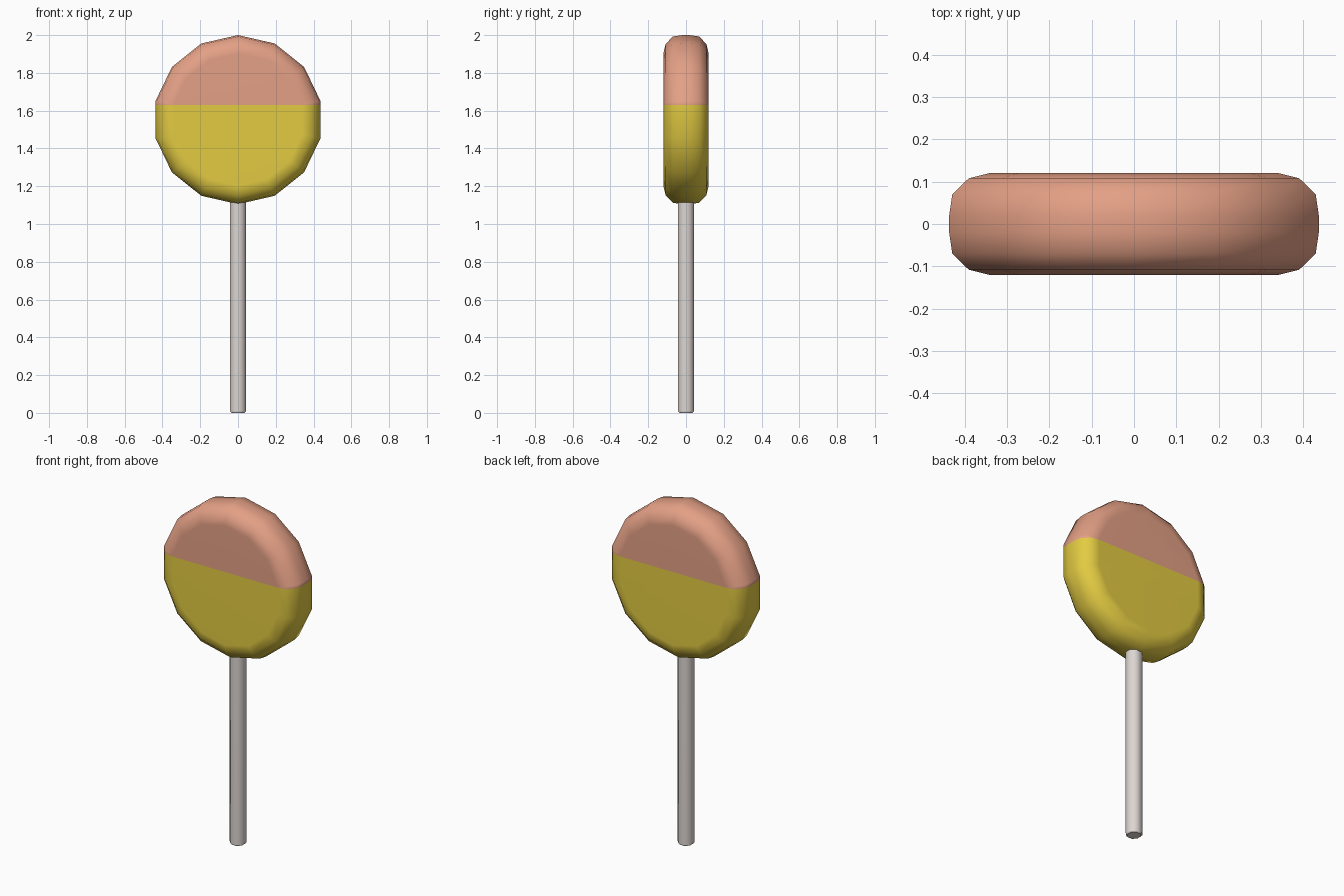
import bpy, bmesh, math

if "Cube" in bpy.data.objects:
    bpy.data.objects.remove(bpy.data.objects["Cube"])

def material(name, rgb):
    m = bpy.data.materials.new(name)
    m.diffuse_color = (*rgb, 1)
    m.use_nodes = True
    m.node_tree.nodes["Principled BSDF"].inputs["Base Color"].default_value = m.diffuse_color
    return m

def lathe(name, profile, sides, start, place, mats, cut_z=None):
    """Revolve (radius, offset) rings, capped at both ends."""
    bm = bmesh.new()
    rings = []
    for r, h in profile:
        angles = [start + 2 * math.pi * i / sides for i in range(sides)]
        rings.append([bm.verts.new(place(r * math.cos(a), r * math.sin(a), h)) for a in angles])
    for a, b in zip(rings, rings[1:]):
        for i in range(sides):
            j = (i + 1) % sides
            bm.faces.new((a[i], a[j], b[j], b[i]))
    bm.faces.new(rings[0])
    bm.faces.new(rings[-1])
    # cut at the colour line and colour by height
    if cut_z is not None:
        bmesh.ops.bisect_plane(bm, geom=bm.verts[:] + bm.edges[:] + bm.faces[:],
                               plane_co=(0, 0, cut_z), plane_no=(0, 0, 1))
        for f in bm.faces:
            f.material_index = int(f.calc_center_median().z < cut_z)
    bmesh.ops.recalc_face_normals(bm, faces=bm.faces[:])
    me = bpy.data.meshes.new(name)
    bm.to_mesh(me)
    bm.free()
    ob = bpy.data.objects.new(name, me)
    bpy.context.collection.objects.link(ob)
    for m in mats:
        me.materials.append(m)
    bpy.ops.object.select_all(action='DESELECT')
    ob.select_set(True)
    bpy.context.view_layer.objects.active = ob
    bpy.ops.object.shade_smooth_by_angle(angle=math.radians(50))
    wn = ob.modifiers.new("flat_face_normals", 'WEIGHTED_NORMAL')
    wn.keep_sharp = True
    return ob

pink = material("salmon_pink", (0.77, 0.35, 0.235))
yellow = material("lemon_yellow", (0.77, 0.60, 0.055))
white = material("stick_white", (0.72, 0.67, 0.64))

# rounded candy disc, axis along y, half profile mirrored
half = [(0.35, 0.12), (0.40, 0.108), (0.44, 0.07), (0.4475, 0.02)]
disc = half + [(r, -y) for r, y in reversed(half)]
lathe("candy_disc", disc, 14, math.pi / 2,
      lambda u, v, h: (u, h, 1.5525 + v), [pink, yellow], 1.63)

# stick with a slightly bevelled foot
lathe("stick", [(0.038, 0), (0.046, 0.009), (0.046, 1.15)], 8, math.pi / 8,
      lambda u, v, h: (u, v, h), [white])
